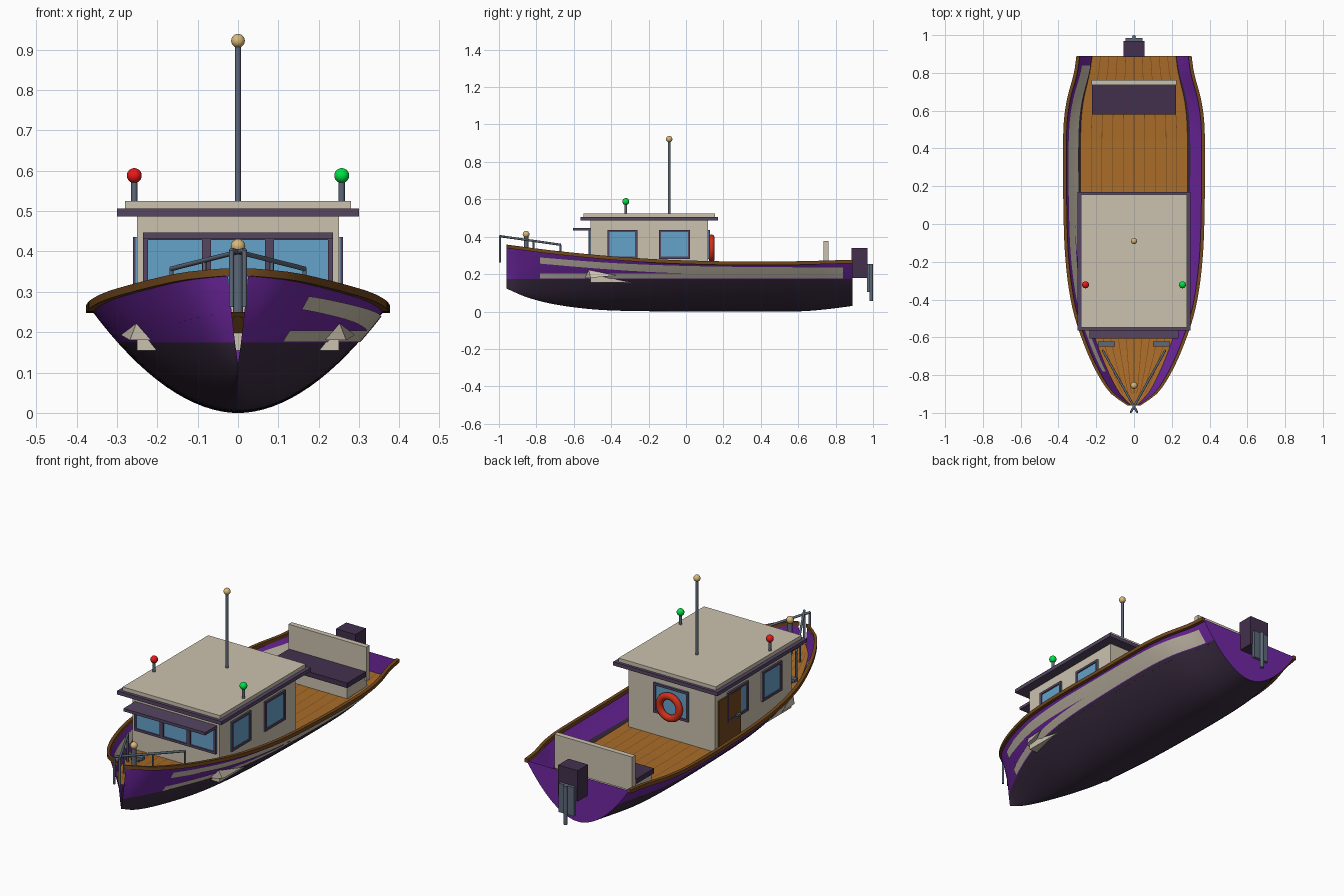
import bpy, bmesh, math
from mathutils import Vector

if "Cube" in bpy.data.objects:
    bpy.data.objects.remove(bpy.data.objects["Cube"])

def mat(name, *c):
    m = bpy.data.materials.new(name)
    m.diffuse_color = (*c, 1)
    m.use_nodes = True
    m.node_tree.nodes["Principled BSDF"].inputs["Base Color"].default_value = m.diffuse_color
    return m

PURPLE = mat("purple", .16, .02, .36)
DARK = mat("dark_hull", .045, .026, .055)
DECK = mat("deck_wood", .40, .15, .022)
WOOD = mat("trim_wood", .17, .065, .012)
CREAM = mat("cream", .60, .54, .43)
GLASS = mat("glass", .13, .36, .58)
FRAME = mat("frame", .09, .06, .12)
METAL = mat("metal", .11, .14, .19)
RED = mat("red", .8, .01, .01)
RING = mat("ring_red", .65, .03, .01)
GREEN = mat("green", 0, .75, .06)
GOLD = mat("gold", .70, .48, .19)
CUSHION = mat("cushion", .055, .03, .075)

# Smooth interpolation through (y, value) pairs
def curve(tab):
    n = len(tab)
    def slope(i):
        a, b = tab[max(i - 1, 0)], tab[min(i + 1, n - 1)]
        return (b[1] - a[1]) / (b[0] - a[0])
    def f(y):
        i = 0
        while i < n - 2 and y > tab[i + 1][0]:
            i += 1
        (y0, v0), (y1, v1) = tab[i], tab[i + 1]
        h = y1 - y0
        t = min(max((y - y0) / h, 0), 1)
        return ((2*t**3 - 3*t*t + 1) * v0 + (t**3 - 2*t*t + t) * h * slope(i)
                + (3*t*t - 2*t**3) * v1 + (t**3 - t*t) * h * slope(i + 1))
    return f

width = curve([(-.96, .026), (-.9, .11), (-.8, .18), (-.65, .25), (-.45, .315), (-.2, .352),
               (.1, .364), (.5, .364), (.65, .347), (.8, .308), (.89, .295)])
keel = curve([(-.96, .123), (-.85, .076), (-.7, .038), (-.5, .012), (-.3, .003),
              (0, .001), (.6, .001), (.75, .012), (.89, .03)])
sheer = curve([(-.96, .35), (-.7, .317), (-.4, .288), (-.1, .269), (.3, .259), (.6, .261), (.89, .269)])
power = curve([(-.96, .85), (-.6, .6), (-.3, .53), (.89, .53)])

def hull_x(y, z):
    t = max((z - keel(y)) / (sheer(y) - keel(y)), 0)
    return width(y) * t ** power(y)

def span(a, b, n):
    return [a + (b - a) * i / n for i in range(n + 1)]

def finish(name, bm, m, smooth=None):
    me = bpy.data.meshes.new(name)
    bm.to_mesh(me)
    bm.free()
    ob = bpy.data.objects.new(name, me)
    bpy.context.collection.objects.link(ob)
    for k in (m if isinstance(m, (list, tuple)) else [m]):
        me.materials.append(k)
    if smooth:
        bpy.ops.object.select_all(action='DESELECT')
        ob.select_set(True)
        bpy.context.view_layer.objects.active = ob
        bpy.ops.object.shade_smooth_by_angle(angle=math.radians(smooth))
    return ob

def add_grid(bm, rows):
    vs = [[bm.verts.new(p) for p in r] for r in rows]
    for a, b in zip(vs, vs[1:]):
        for i in range(len(a) - 1):
            bm.faces.new((a[i], a[i + 1], b[i + 1], b[i]))

def box(name, x, y, z, m):
    bm = bmesh.new()
    bmesh.ops.create_cube(bm, size=1)
    for v in bm.verts:
        v.co = [(r[0] + r[1]) / 2 + c * (r[1] - r[0]) for r, c in zip((x, y, z), v.co)]
    return finish(name, bm, m)

def ball(name, p, r, m):
    bm = bmesh.new()
    bmesh.ops.create_uvsphere(bm, u_segments=20, v_segments=12, radius=r)
    bmesh.ops.translate(bm, vec=p, verts=bm.verts)
    finish(name, bm, m, 60)

def rod(name, a, b, r, m=METAL):
    a, b = Vector(a), Vector(b)
    bm = bmesh.new()
    bmesh.ops.create_cone(bm, cap_ends=True, segments=12, radius1=r, radius2=r, depth=(b - a).length)
    ob = finish(name, bm, m, 40)
    ob.rotation_euler = (b - a).to_track_quat('Z', 'Y').to_euler()
    ob.location = (a + b) / 2

# Hull shell, split into two colours at the waterline
ys = span(-.96, .89, 60)
bm = bmesh.new()
add_grid(bm, [[(math.copysign(hull_x(y, keel(y) + (sheer(y) - keel(y)) * s * s), s), y,
                keel(y) + (sheer(y) - keel(y)) * s * s) for s in span(-1, 1, 32)] for y in ys])
bmesh.ops.bisect_plane(bm, geom=bm.verts[:] + bm.edges[:] + bm.faces[:],
                       plane_co=(0, 0, .175), plane_no=(0, 0, 1))
for f in bm.faces:
    f.material_index = int(f.calc_center_median().z < .175)
bmesh.ops.reverse_faces(bm, faces=bm.faces)
bmesh.ops.recalc_face_normals(bm, faces=bm.faces)
finish("hull", bm, [PURPLE, DARK], 50)

# Transom
bm = bmesh.new()
h = sheer(.89) - keel(.89)
bm.faces.new([bm.verts.new((math.copysign(width(.89) * abs(s) ** (2 * .53), s), .89, keel(.89) + h * s * s))
              for s in span(1, -1, 32)])
finish("transom", bm, PURPLE)

# Gunwale trim on each side
for side, tag in ((1, "right"), (-1, "left")):
    bm = bmesh.new()
    sec = [(-.008, -.011), (.010, -.011), (.010, .008), (-.008, .008), (-.008, -.011)]
    add_grid(bm, [[(side * (width(y) + a), y, sheer(y) + b) for a, b in sec] for y in ys])
    bmesh.ops.remove_doubles(bm, verts=bm.verts, dist=1e-5)
    bmesh.ops.holes_fill(bm, edges=bm.edges, sides=4)
    bmesh.ops.recalc_face_normals(bm, faces=bm.faces)
    finish("gunwale_" + tag, bm, WOOD, 40)

# Hull stripes: outside on the right, showing inside on the left
top = curve([(-.78, .289), (-.45, .263), (-.14, .248), (.2, .24), (.84, .235)])
low = curve([(-.78, .256), (-.45, .228), (-.14, .209), (.2, .2), (.84, .198)])
for side, tag in ((1, "right"), (-1, "left")):
    for name, lo, hi in (("upper", low, top), ("lower", lambda y: .176, lambda y: .204)):
        bm = bmesh.new()
        add_grid(bm, [[(side * hull_x(y, z) + .004, y, z) for z in span(lo(y), hi(y), 4)]
                      for y in span(-.78, .84, 50)])
        finish(f"stripe_{name}_{tag}", bm, CREAM, 50)
    # Small spray fin
    bm = bmesh.new()
    v = [bm.verts.new((side * x, y, z)) for x, y, z in
         ((.252, -.52, .222), (.268, -.51, .18), (.215, -.54, .18), (.29, -.37, .193))]
    bmesh.ops.convex_hull(bm, input=v)
    finish("spray_fin_" + tag, bm, CREAM)

# Deck following the sheer, with plank seams
def deck_z(y):
    return sheer(y) - .1
bm = bmesh.new()
add_grid(bm, [[(f * hull_x(y, deck_z(y)), y, deck_z(y)) for f in span(-1, 1, 10)] for y in ys])
finish("deck", bm, DECK, 40)
bm = bmesh.new()
for f in span(-.8, .8, 8):
    add_grid(bm, [[(f * hull_x(y, deck_z(y)) + d, y, deck_z(y) + .001) for d in (-.0015, .0015)] for y in ys[2:]])
finish("plank_seams", bm, WOOD)

# Cabin, roof and visor
box("cabin", (-.25, .25), (-.51, .117), (.155, .49), CREAM)
box("roof_rim", (-.30, .30), (-.565, .17), (.487, .506), FRAME)
box("roof_top", (-.28, .28), (-.548, .155), (.506, .525), CREAM)
box("visor", (-.235, .235), (-.605, -.51), (.432, .447), FRAME)

# Window on a wall: dark border bars and a glass pane. axis 0 = side wall, 1 = end wall
def window(name, axis, pos, out, u, z):
    def slab(n, uu, zz, d, m):
        w = tuple(sorted((pos - out * .004, pos + out * d)))
        box(f"{name}_{n}", *((w, uu) if axis == 0 else (uu, w)), zz, m)
    slab("glass", u, z, .004, GLASS)
    t = .012
    slab("frame_a", (u[0], u[0] + t), z, .01, FRAME)
    slab("frame_b", (u[1] - t, u[1]), z, .01, FRAME)
    slab("frame_top", u, (z[1] - t, z[1]), .01, FRAME)
    slab("frame_bottom", u, (z[0], z[0] + t), .01, FRAME)

for s, tag in ((1, "right"), (-1, "left")):
    window(f"window_{tag}_front", 0, s * .25, s, (-.42, -.26), (.282, .436))
    window(f"window_{tag}_rear", 0, s * .25, s, (-.145, .022), (.282, .436))
for i, c in enumerate((-.156, 0, .156)):
    window(f"windscreen_{i}", 1, -.51, -1, (c - .079, c + .079), (.30, .44))
window("window_back", 1, .117, 1, (-.1, .1), (.28, .435))
box("door", (-.257, -.245), (-.085, .095), (.165, .42), WOOD)
box("door_handle", (-.27, -.255), (-.07, -.045), (.29, .30), METAL)

# Life ring on the back wall
bm = bmesh.new()
n, k = 32, 12
add_grid(bm, [[((.057 + .018 * math.cos(b)) * math.cos(a), .137 + .016 * math.sin(b),
                .337 + (.057 + .018 * math.cos(b)) * math.sin(a))
               for b in span(0, 2 * math.pi, k)] for a in span(0, 2 * math.pi, n)])
bmesh.ops.remove_doubles(bm, verts=bm.verts, dist=1e-4)
bmesh.ops.recalc_face_normals(bm, faces=bm.faces)
finish("life_ring", bm, RING, 60)

# Mast and lamps
rod("mast", (0, -.09, .52), (0, -.09, .912), .007)
ball("mast_ball", (0, -.09, .922), .017, GOLD)
for s, tag, m in ((-1, "left", RED), (1, "right", GREEN)):
    rod("lamp_post_" + tag, (s * .257, -.322, .52), (s * .257, -.322, .575), .0075)
    ball("lamp_" + tag, (s * .257, -.322, .588), .0185, m)
rod("bow_post", (0, -.855, .235), (0, -.855, .405), .012)
ball("bow_ball", (0, -.855, .413), .018, GOLD)

# Bow rail and deck cleats
for s, tag in ((1, "right"), (-1, "left")):
    a, b = Vector((s * .165, -.67, .357)), Vector((-s * .016, -.995, .403))
    rod("bow_rail_" + tag, a, b, .006)
    rod("bow_rail_front_post_" + tag, b, (b.x, b.y, .262), .006)
    for i, t in enumerate((0, .45)):
        p = a.lerp(b, t)
        rod(f"bow_rail_post_{tag}_{i}", p, (p.x, p.y, deck_z(p.y)), .005)
    xs = sorted((s * .10, s * .19))
    box("cleat_" + tag, xs, (-.648, -.622), (.225, .24), METAL)
    box("cleat_base_" + tag, sorted((s * .125, s * .165)), (-.643, -.627), (.2, .23), METAL)

# Stern bench
box("seat_base", (-.215, .215), (.59, .755), (.155, .222), CREAM)
box("seat_cushion", (-.222, .222), (.58, .738), (.222, .248), CUSHION)
box("seat_back", (-.224, .224), (.735, .762), (.2, .376), CREAM)

# Outboard motor
box("motor_body", (-.056, .056), (.885, .97), (.18, .34), CUSHION)
box("motor_bracket", (-.045, .045), (.968, .985), (.105, .255), METAL)
rod("motor_shaft", (0, .99, .055), (0, .99, .255), .010)
